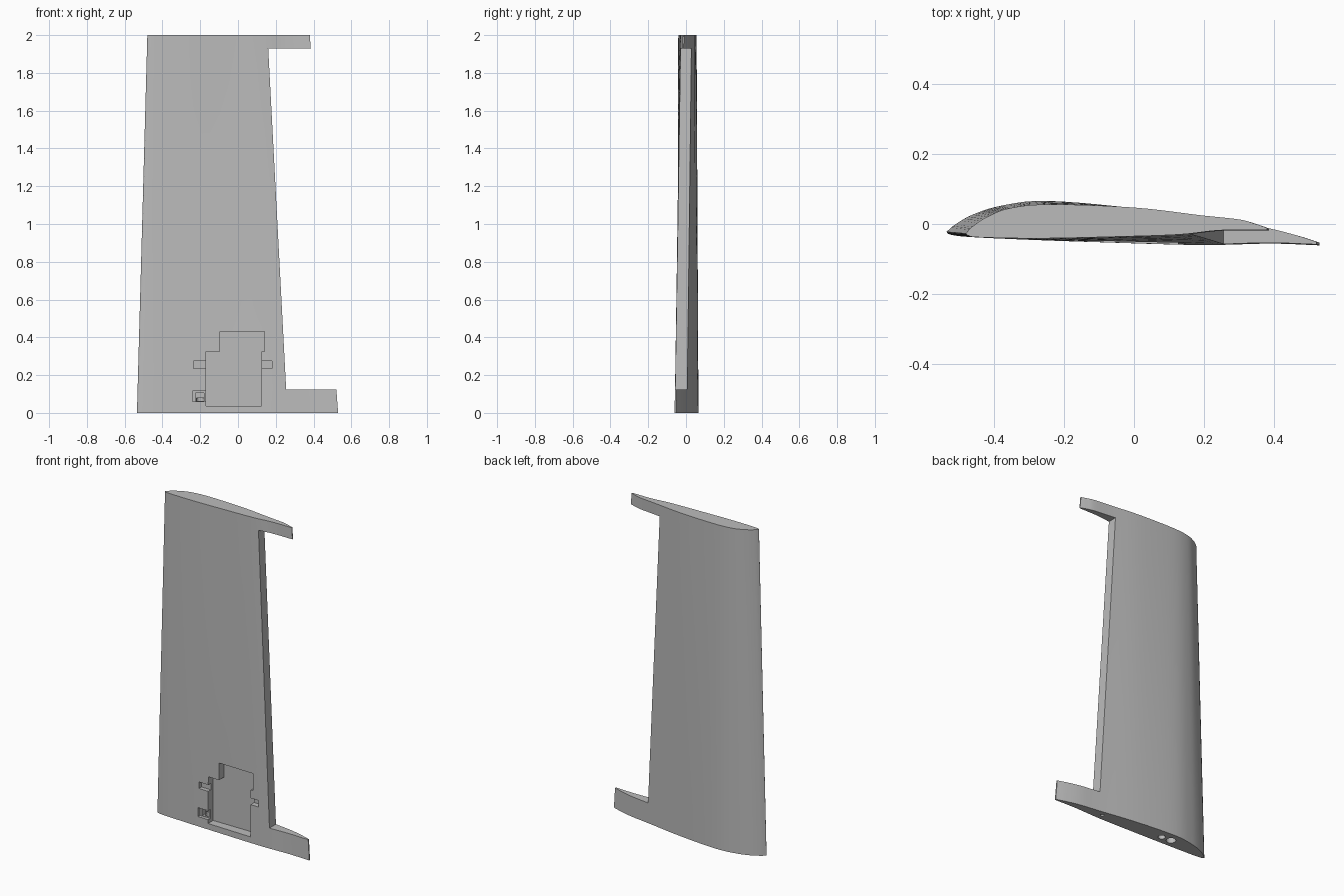
import bpy, bmesh, math
from mathutils import Vector

cube = bpy.data.objects.get("Cube")
if cube:
    bpy.data.objects.remove(cube, do_unlink=True)

grey = bpy.data.materials.new("light_grey")
grey.use_nodes = True
colour = (0.5, 0.5, 0.5, 1)
grey.diffuse_color = colour
grey.node_tree.nodes["Principled BSDF"].inputs["Base Color"].default_value = colour


def smooth_line(points, steps=5):
    """Catmull-Rom line through the points."""
    p = [Vector(q) for q in points]
    p = [2 * p[0] - p[1]] + p + [2 * p[-1] - p[-2]]
    out = []
    for a, b, c, d in zip(p, p[1:], p[2:], p[3:]):
        for i in range(steps):
            t = i / steps
            out.append(0.5 * (2 * b + (c - a) * t + (2 * a - 5 * b + 4 * c - d) * t * t
                              + (3 * b - a - 3 * c + d) * t ** 3))
    return out + [p[-2]]


def airfoil(upper, lower):
    """Upper runs trailing edge to nose, lower runs nose to trailing edge."""
    return smooth_line(upper) + smooth_line(lower)[1:]


def make_object(name, bm):
    bmesh.ops.recalc_face_normals(bm, faces=bm.faces)
    mesh = bpy.data.meshes.new(name)
    bm.to_mesh(mesh)
    bm.free()
    mesh.materials.append(grey)
    obj = bpy.data.objects.new(name, mesh)
    bpy.context.collection.objects.link(obj)
    return obj


def loft(name, rings):
    bm = bmesh.new()
    rows = [[bm.verts.new(p) for p in ring] for ring in rings]
    n = len(rows[0])
    for low, high in zip(rows, rows[1:]):
        for i in range(n):
            j = (i + 1) % n
            bm.faces.new((low[i], low[j], high[j], high[i]))
    bm.faces.new(rows[0])
    bm.faces.new(rows[-1])
    return make_object(name, bm)


def front_prism(name, outline, y0, y1):
    return loft(name, [[(x, y, z) for x, z in outline] for y in (y0, y1)])


def box_outline(x0, x1, z0, z1):
    return [(x0, z0), (x1, z0), (x1, z1), (x0, z1)]


# Wing body lofted from root to tip
root = airfoil(
    [(.53, -.053), (.47, -.034), (.38, -.012), (.255, .006), (0, .045), (-.25, .066),
     (-.38, .052), (-.46, .027), (-.51, -.001), (-.535, -.022)],
    [(-.535, -.022), (-.525, -.03), (-.47, -.037), (-.3, -.045), (-.1, -.052),
     (.19, -.06), (.39, -.056), (.53, -.061)])
tip = airfoil(
    [(.38, -.011), (.345, .001), (.3, .013), (.19, .025), (0, .047), (-.24, .056),
     (-.355, .045), (-.42, .02), (-.462, -.008), (-.48, -.027)],
    [(-.48, -.027), (-.473, -.033), (-.44, -.038), (-.27, -.041), (-.04, -.036),
     (.13, -.03), (.245, -.018), (.38, -.017)])
LEVELS = 8
wing = loft("wing_panel", [
    [(*a.lerp(b, k / LEVELS), 2 * k / LEVELS) for a, b in zip(root, tip)]
    for k in range(LEVELS + 1)])

cutters = []

# Trailing edge notch for the control surface
cutters.append(front_prism("flap_notch_cutter",
                           [(.255, .125), (.8, .125), (.8, 1.93), (.16, 1.93)], -.3, .3))

# Servo bay with stepped outline and shallower mounting tabs
bay = [(-.17, .037), (.125, .037), (.125, .325), (.14, .325),
       (.14, .43), (-.095, .43), (-.095, .325), (-.17, .325)]
cutters.append(front_prism("servo_bay_cutter", bay, -.2, 0))
cutters.append(front_prism("mounting_tab_cutter", box_outline(-.235, .18, .235, .275), -.21, -.022))
cutters.append(front_prism("cable_tab_cutter", box_outline(-.24, -.16, .06, .115), -.22, -.028))
cutters.append(front_prism("cable_well_cutter", box_outline(-.225, -.18, .063, .105), -.23, .002))

# Round holes in the root face
for name, x, y, r, depth in (("spar_hole_cutter", -.265, .008, .028, .6),
                             ("cable_hole_cutter", -.2, .004, .021, .08),
                             ("pin_hole_cutter", .215, -.022, .01, .1)):
    circle = [(x + r * math.cos(math.tau * i / 24), y + r * math.sin(math.tau * i / 24))
              for i in range(24)]
    cutters.append(loft(name, [[(*c, z) for c in circle] for z in (-.1, depth)]))

for cutter in cutters:
    cutter.hide_render = True
    cutter.hide_set(True)
    cut = wing.modifiers.new(cutter.name, 'BOOLEAN')
    cut.operation = 'DIFFERENCE'
    cut.solver = 'EXACT'
    cut.object = cutter

# Apply the cuts, then shade smooth with sharp edges kept
bpy.ops.object.select_all(action='DESELECT')
bpy.context.view_layer.objects.active = wing
wing.select_set(True)
for mod in list(wing.modifiers):
    bpy.ops.object.modifier_apply(modifier=mod.name)
for cutter in cutters:
    bpy.data.objects.remove(cutter, do_unlink=True)
bpy.ops.object.shade_smooth_by_angle(angle=math.radians(30))
